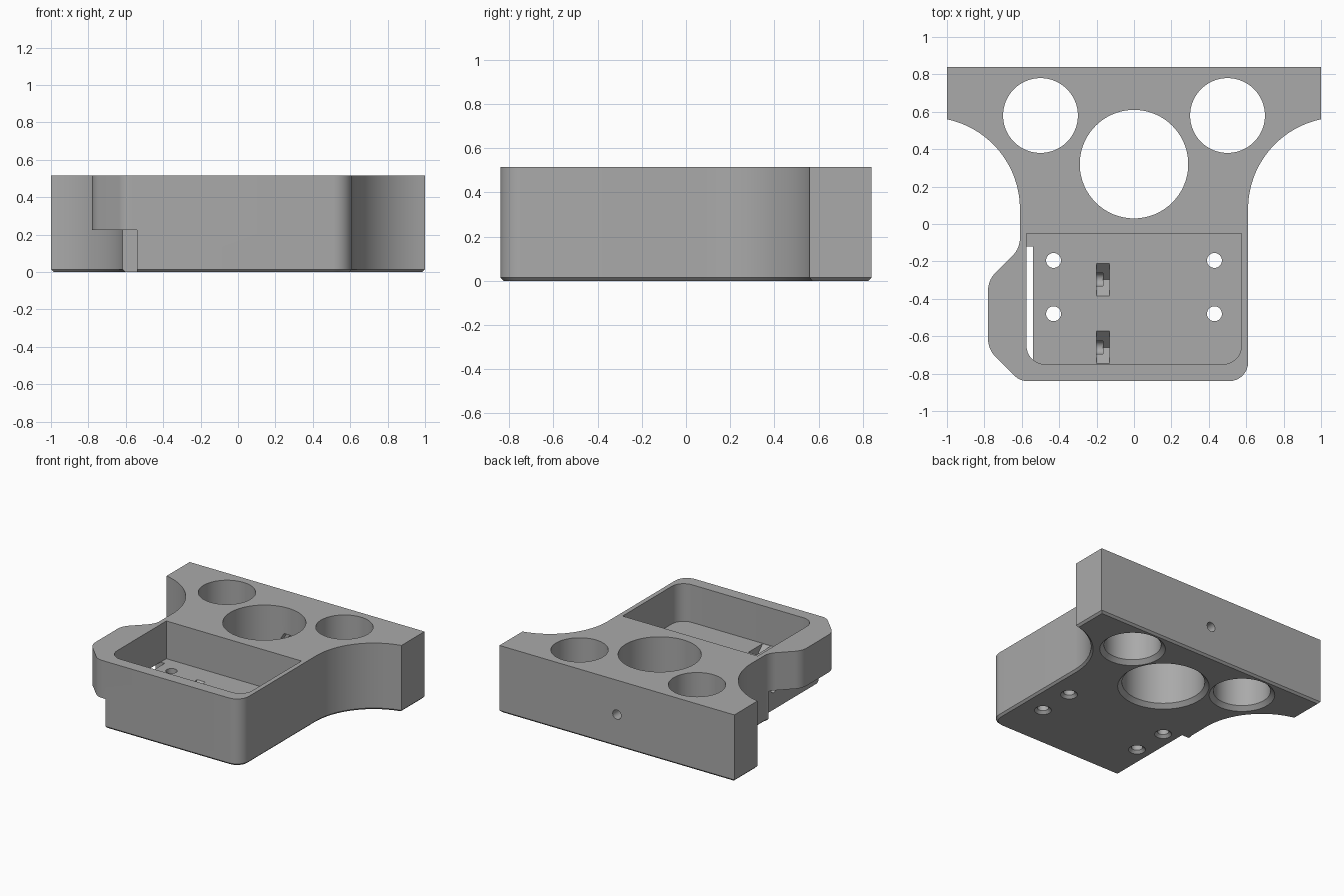
import bpy, bmesh
from math import pi, cos, sin, radians
from mathutils import Vector

if "Cube" in bpy.data.objects:
    bpy.data.objects.remove(bpy.data.objects["Cube"])

HEIGHT, FLOOR = 0.515, 0.225

grey = bpy.data.materials.new("plain grey")
grey.use_nodes = True
colour = (0.4, 0.4, 0.4, 1)
grey.diffuse_color = colour
grey.node_tree.nodes["Principled BSDF"].inputs["Base Color"].default_value = colour


def arc(cx, cy, r, start, end, n):
    """Points on an arc, angles in degrees."""
    return [(cx + r * cos(radians(start + (end - start) * i / n)),
             cy + r * sin(radians(start + (end - start) * i / n))) for i in range(n + 1)]


def rounded(points):
    """Polygon from (x, y, corner radius) with rounded corners."""
    out = []
    for i, (x, y, r) in enumerate(points):
        p = Vector((x, y))
        if not r:
            out.append((x, y))
            continue
        a = (Vector(points[i - 1][:2]) - p).normalized()
        b = (Vector(points[(i + 1) % len(points)][:2]) - p).normalized()
        half = a.angle(b) / 2
        centre = p + (a + b).normalized() * (r / sin(half))
        reach = r * cos(half) / sin(half)
        u, v = p + a * reach - centre, p + b * reach - centre
        for k in range(9):
            # Blend between the tangent points, kept on the circle
            w = (u * sin((pi / 2 - half) * 2 * (1 - k / 8)) + v * sin((pi / 2 - half) * 2 * k / 8))
            q = centre + w.normalized() * r
            out.append((q.x, q.y))
    return out


def skin(bm, loops):
    """Closed solid through a stack of vertex loops."""
    n = len(loops[0])
    for low, high in zip(loops, loops[1:]):
        for i in range(n):
            j = (i + 1) % n
            bm.faces.new((low[i], low[j], high[j], high[i]))
    bm.faces.new(loops[0][::-1])
    bm.faces.new(loops[-1])
    bmesh.ops.recalc_face_normals(bm, faces=bm.faces)


def finish(bm, name):
    mesh = bpy.data.meshes.new(name)
    bm.to_mesh(mesh)
    bm.free()
    mesh.materials.append(grey)
    obj = bpy.data.objects.new(name, mesh)
    bpy.context.collection.objects.link(obj)
    return obj


def prism(name, outline, z0, z1, chamfer=0):
    """Extruded outline, optionally chamfered round its underside."""
    bm = bmesh.new()
    skin(bm, [[bm.verts.new((x, y, z)) for x, y in outline] for z in (z0, z1)])
    if chamfer:
        rim = [e for e in bm.edges if all(abs(v.co.z - z0) < 1e-5 for v in e.verts)]
        bmesh.ops.bevel(bm, geom=rim, offset=chamfer, segments=1, affect="EDGES")
    return finish(bm, name)


def rings(name, profile, sides, place):
    """Round cutter through (radius, distance) rings, each point put in space by place."""
    bm = bmesh.new()
    skin(bm, [[bm.verts.new(place(r * cos(2 * pi * i / sides), r * sin(2 * pi * i / sides), d))
               for i in range(sides)] for r, d in profile])
    return finish(bm, name)


# Body outline: wide back flange, scooped sides, side bulge at the front
scoop = arc(1.1, 0.08, 0.49, 101.8, 180, 32)[:-1]
front = rounded([(0.61, 0.08, 0), (0.61, -0.84, 0.1), (-0.61, -0.84, 0.1), (-0.78, -0.67, 0.13),
                 (-0.78, -0.3, 0.13), (-0.61, -0.13, 0.13), (-0.61, 0.08, 0)])
outline = [(-1, 0.84), (1, 0.84)] + scoop + front + [(-x, y) for x, y in reversed(scoop)]
body = prism("mount_body", outline, 0, HEIGHT, 0.015)

cutters = []

# Front pocket and the recess below the side bulge
pocket = rounded([(-0.575, -0.05, 0), (0.575, -0.05, 0), (0.575, -0.75, 0.1), (-0.575, -0.75, 0.1)])
cutters.append(prism("pocket_cutter", pocket, FLOOR, 0.7))
recess = [(-0.54, -0.12), (-0.54, -0.95), (-0.95, -0.95), (-0.95, -0.12)]
cutters.append(prism("recess_cutter", recess, -0.1, FLOOR + 0.0005))


# Vertical bores, flared at the underside
def bore(x, y, r, flare, sides):
    profile = [(r + flare + 0.05, -0.05), (r, flare), (r, 0.7)]
    cutters.append(rings("bore_cutter", profile, sides, lambda a, b, d: (x + a, y + b, d)))


bore(0, 0.32, 0.29, 0.03, 96)
for side in (-1, 1):
    bore(side * 0.5, 0.58, 0.2, 0.03, 72)
    for y in (-0.195, -0.48):
        bore(side * 0.43, y, 0.04, 0.02, 32)

# Clamp screw hole through the back, with a hexagonal nut pocket
for r, y0, y1, sides in ((0.036, 0.5, 0.95, 32), (0.07, 0.5, 0.66, 6)):
    cutters.append(rings("clamp_cutter", [(r, y0), (r, y1)], sides, lambda a, b, d: (a, d, 0.25 + b)))

# V-shaped notches in the pocket floor, each with a small cable tunnel to the side
for y in (-0.297, -0.66):
    cutters.append(rings("notch_cutter", [(0.087, -0.2), (0.087, -0.13)], 4,
                         lambda a, b, d: (d, y + a, FLOOR + b)))
    cutters.append(rings("tunnel_cutter", [(0.035, -0.7), (0.035, -0.165)], 24,
                         lambda a, b, d: (d, y + a, 0.165 + b)))

bpy.context.view_layer.update()
bpy.context.view_layer.objects.active = body
for cutter in cutters:
    cutter.hide_render = True
    mod = body.modifiers.new("cut", "BOOLEAN")
    mod.operation, mod.solver, mod.object = "DIFFERENCE", "EXACT", cutter
    bpy.ops.object.modifier_apply(modifier=mod.name)
    bpy.data.objects.remove(cutter)

bpy.ops.object.select_all(action="DESELECT")
body.select_set(True)
bpy.ops.object.shade_smooth_by_angle(angle=radians(25))
